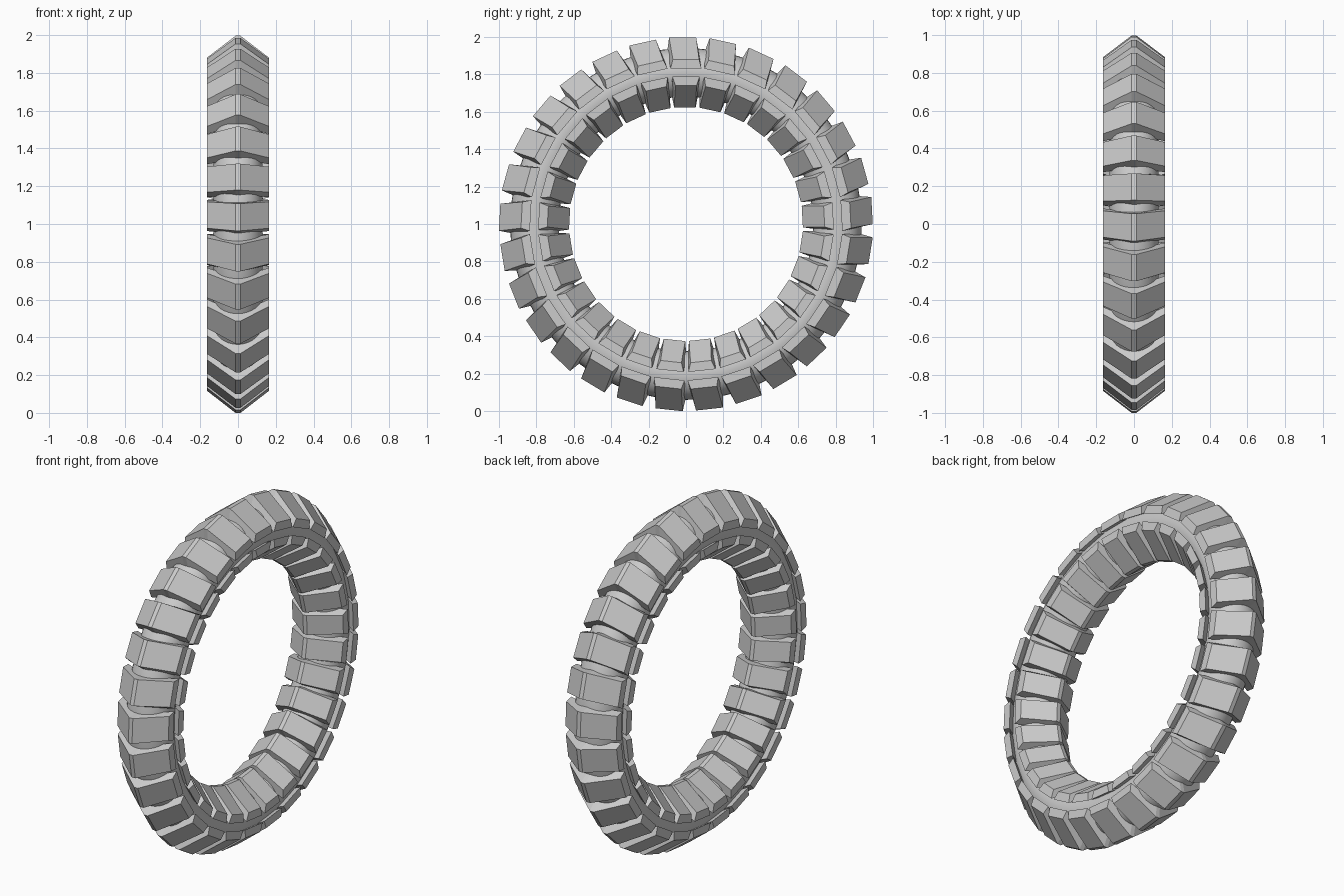
import bpy, bmesh, math
from mathutils import Matrix, Vector

cube = bpy.data.objects.get("Cube")
if cube:
    bpy.data.objects.remove(cube)

COUNT = 29          # tread blocks around the ring
MID = 0.81          # radius of the tube's centre line
TUBE = 0.13
CENTRE = Vector((0, 0, 1))

grey = bpy.data.materials.new("plain_grey")
grey.use_nodes = True
grey.diffuse_color = (0.6, 0.6, 0.6, 1)
grey.node_tree.nodes["Principled BSDF"].inputs["Base Color"].default_value = (0.6, 0.6, 0.6, 1)


def finish(bm, name):
    bmesh.ops.recalc_face_normals(bm, faces=bm.faces)
    mesh = bpy.data.meshes.new(name)
    bm.to_mesh(mesh)
    bm.free()
    mesh.materials.append(grey)
    obj = bpy.data.objects.new(name, mesh)
    bpy.context.collection.objects.link(obj)
    return obj


# Smooth inner tube, standing upright in the side plane
bpy.ops.mesh.primitive_torus_add(major_radius=MID, minor_radius=TUBE, major_segments=96,
                                 minor_segments=32, location=CENTRE,
                                 rotation=(0, math.pi / 2, 0))
tube = bpy.context.object
tube.name = "ring_tube"
tube.data.materials.append(grey)
bpy.ops.object.shade_smooth()


def chevron_ring(name, side, ridge_len, edge_len, base_len, lean):
    """Ring of roof-shaped blocks; side is +1 outside the tube, -1 inside."""
    # Half section: x, height from the tube's centre line, length, lean along the ring
    half = [(0.012, 0.187, ridge_len, lean), (0.165, 0.07, edge_len, 0),
            (0.165, 0.022, base_len, 0), (0.012, 0.11, base_len, lean)]
    section = half + [(-x, h, l, s) for x, h, l, s in reversed(half)]
    bm = bmesh.new()
    for i in range(COUNT):
        turn = Matrix.Rotation(i * math.tau / COUNT, 3, 'X')
        ends = []
        for sign in (-1, 1):
            ends.append([bm.verts.new(CENTRE + turn @ Vector((x, sign * l / 2 - s, MID + side * h)))
                         for x, h, l, s in section])
        back, front = ends
        n = len(section)
        for k in range(n):
            j = (k + 1) % n
            bm.faces.new((back[k], back[j], front[j], front[k]))
        # End caps: left wing, middle strip, right wing
        for end in ends:
            for ids in ((0, 1, 2, 3), (0, 3, 4, 7), (4, 5, 6, 7)):
                bm.faces.new([end[q] for q in ids])
    return finish(bm, name)


chevron_ring("outer_tread_blocks", 1, 0.145, 0.14, 0.165, 0.018)
chevron_ring("inner_tread_blocks", -1, 0.115, 0.112, 0.145, 0.006)
